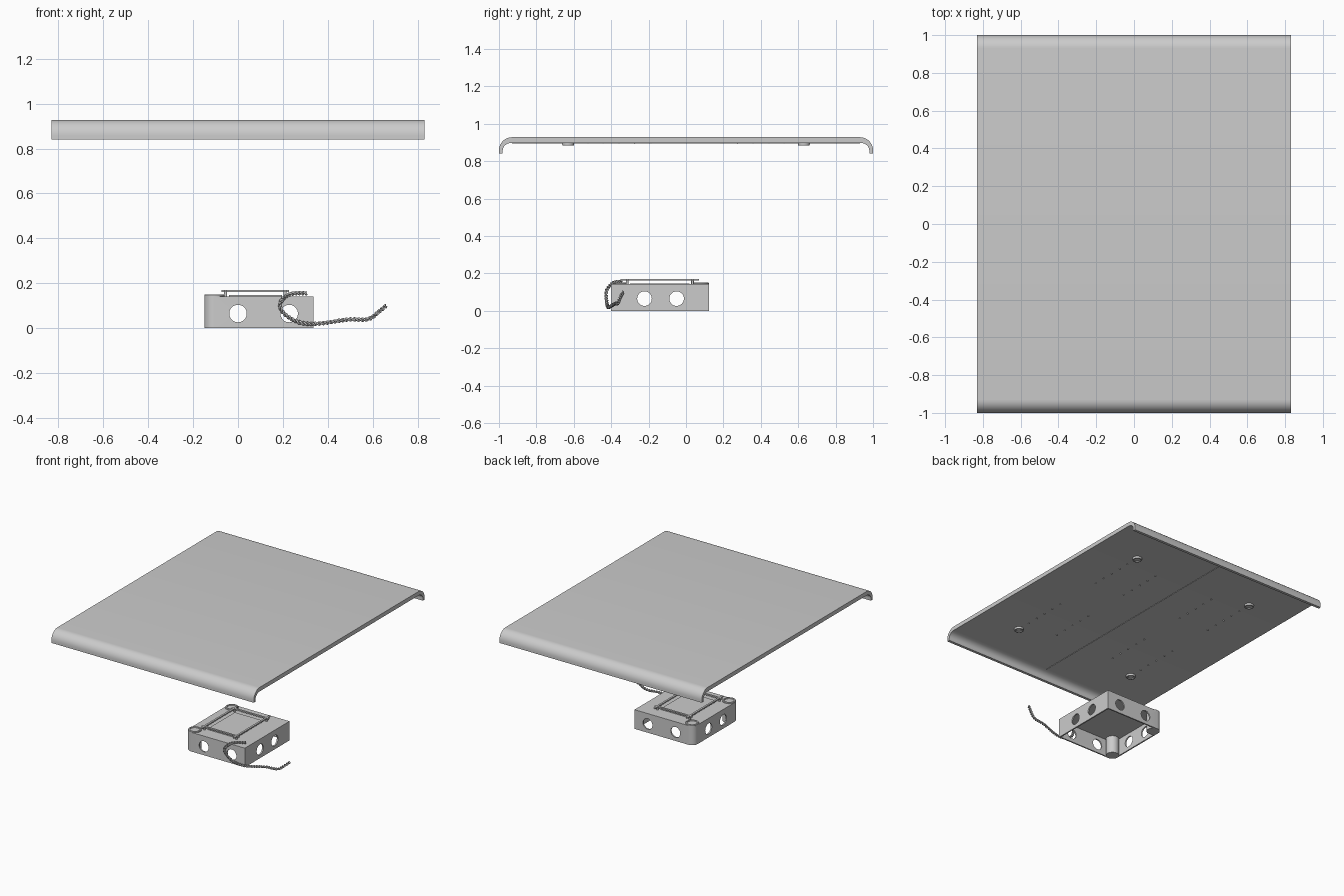
import bpy, bmesh, math
from mathutils import Vector

if "Cube" in bpy.data.objects:
    bpy.data.objects.remove(bpy.data.objects["Cube"])

def finish(name, bm, angle=35):
    bmesh.ops.recalc_face_normals(bm, faces=bm.faces)
    me = bpy.data.meshes.new(name)
    bm.to_mesh(me)
    bm.free()
    ob = bpy.data.objects.new(name, me)
    bpy.context.collection.objects.link(ob)
    smooth(ob, angle)
    return ob

def smooth(ob, angle=35):
    bpy.ops.object.select_all(action='DESELECT')
    ob.select_set(True)
    bpy.context.view_layer.objects.active = ob
    bpy.ops.object.shade_smooth_by_angle(angle=math.radians(angle))

def prism(name, pts, vec):
    bm = bmesh.new()
    f = bm.faces.new([bm.verts.new(p) for p in pts])
    r = bmesh.ops.extrude_face_region(bm, geom=[f])
    bmesh.ops.translate(bm, vec=vec, verts=[v for v in r['geom'] if isinstance(v, bmesh.types.BMVert)])
    return finish(name, bm)

def box(name, a, b):
    return prism(name, [(a[0], a[1], a[2]), (b[0], a[1], a[2]), (b[0], b[1], a[2]), (a[0], b[1], a[2])],
                 (0, 0, b[2] - a[2]))

def lathe(name, prof, loc, steps=32):
    bm = bmesh.new()
    vs = [bm.verts.new((r, 0, z)) for r, z in prof]
    es = [bm.edges.new((vs[i], vs[i + 1])) for i in range(len(vs) - 1)]
    bmesh.ops.spin(bm, geom=vs + es, cent=(0, 0, 0), axis=(0, 0, 1), angle=2 * math.pi, steps=steps)
    bmesh.ops.remove_doubles(bm, verts=bm.verts, dist=1e-5)
    ob = finish(name, bm)
    ob.location = loc
    return ob

def cut(ob, cutter):
    m = ob.modifiers.new('cut', 'BOOLEAN')
    m.operation, m.solver, m.object = 'DIFFERENCE', 'EXACT', cutter
    bpy.context.view_layer.objects.active = ob
    bpy.ops.object.modifier_apply(modifier=m.name)
    bpy.data.objects.remove(cutter)

def arc(cy, cz, r, a0, a1, n=10):
    return [(cy + r * math.cos(math.radians(a0 + (a1 - a0) * i / n)),
             cz + r * math.sin(math.radians(a0 + (a1 - a0) * i / n))) for i in range(n + 1)]

# Large cover panel with both ends curled down
half = [(0.98, 0.84), (1.0, 0.84)] + arc(0.93, 0.858, 0.07, 0, 90)
inner = arc(0.93, 0.858, 0.05, 90, 0)
inner = [(y, z - 0.01 * (z - 0.858) / 0.05) for y, z in inner]
outer = half[1:] + [(-y, z) for y, z in reversed(half[1:])]
under = [(-y, z) for y, z in [half[0]] + inner[::-1]] + inner + [half[0]]
prism('cover_panel', [(-0.83, y, z) for y, z in outer + under], (1.66, 0, 0))
box('panel_seam', (-0.002, -0.93, 0.895), (0.002, 0.93, 0.899))

# Fixing discs and rows of rivets under the panel
for sx in (-1, 1):
    for sy in (-1, 1):
        lathe('panel_foot', [(0, 0.89), (0.021, 0.89), (0.023, 0.884), (0.031, 0.884), (0.033, 0.9)],
              (0.5 * sx, 0.63 * sy, 0))
        for x in (0.25, 0.5):
            for i in range(5):
                lathe('panel_rivet', [(0, 0.893), (0.004, 0.894), (0.006, 0.899)],
                      (x * sx, (0.19 + 0.084 * i) * sy, 0), 10)

# Hollow tray, open below, rounded on the post side
X0, X1, Y0, Y1, R = -0.15, 0.336, -0.40, 0.123, 0.045
def outline(d, z):
    x0, x1, y0, y1, r = X0 + d, X1 - d, Y0 + d, Y1 - d, R - d
    return [(x, y, z) for x, y in [(x1, y0), (x1, y1)] + arc(x0 + r, y1 - r, r, 90, 180)
            + arc(x0 + r, y0 + r, r, 180, 270)]
tray = prism('tray', outline(0, 0), (0, 0, 0.142))
cut(tray, prism('tray_hollow', outline(0.01, -0.05), (0, 0, 0.18)))

# Two round holes through each pair of opposite walls
for x in (0.0, 0.228):
    cut(tray, prism('hole_y', [(x + a, -0.6, b) for a, b in arc(0, 0.065, 0.039, 0, 348.75, 31)], (0, 1, 0)))
for y in (-0.222, -0.05):
    cut(tray, prism('hole_x', [(-0.4, y + a, b) for a, b in arc(0, 0.065, 0.039, 0, 348.75, 31)], (1, 0, 0)))
smooth(tray)

# Corner posts with a recessed top
for y in (Y0 + R, Y1 - R):
    lathe('corner_post', [(0, 0), (R, 0), (R, 0.147), (R - 0.003, 0.15), (0.034, 0.15), (0.032, 0.144), (0, 0.144)],
          (X0 + R, y, 0))

# Raised frame of crossing bars on short supports
for x in (-0.055, 0.21):
    box('frame_bar_long', (x - 0.007, -0.35, 0.161), (x + 0.007, 0.07, 0.17))
    for y in (-0.315, 0.035):
        lathe('frame_support', [(0, 0.14), (0.007, 0.14), (0.007, 0.163), (0, 0.163)], (x, y, 0), 12)
for y in (-0.315, 0.035):
    box('frame_bar_short', (-0.073, y - 0.007, 0.16), (0.228, y + 0.007, 0.169))
box('tray_pad', (-0.04, -0.3, 0.141), (0.195, 0.02, 0.147))

# Twisted two-strand cable along a smooth path
P = [Vector(p) for p in [(0.305, -0.345, 0.155), (0.23, -0.39, 0.15), (0.188, -0.424, 0.11), (0.205, -0.425, 0.065),
                         (0.275, -0.42, 0.025), (0.36, -0.41, 0.02), (0.49, -0.38, 0.038), (0.58, -0.365, 0.04),
                         (0.63, -0.35, 0.075), (0.66, -0.335, 0.1)]]
def path(t):
    i = min(int(t), len(P) - 2)
    u = t - i
    a, b, c, d = P[max(i - 1, 0)], P[i], P[i + 1], P[min(i + 2, len(P) - 1)]
    return 0.5 * (2 * b + (c - a) * u + (2 * a - 5 * b + 4 * c - d) * u * u + (3 * b - a - 3 * c + d) * u ** 3)

for k in range(2):
    cu = bpy.data.curves.new('cable_strand', 'CURVE')
    cu.dimensions, cu.bevel_depth, cu.bevel_resolution, cu.use_fill_caps = '3D', 0.0045, 1, True
    n, dist, prev = 360, 0.0, P[0]
    sp = cu.splines.new('POLY')
    sp.points.add(n)
    for j in range(n + 1):
        t = (len(P) - 1) * j / n
        p = path(t)
        dist += (p - prev).length
        prev = p
        d = (path(min(t + 0.02, len(P) - 1)) - path(max(t - 0.02, 0))).normalized()
        s = d.cross(Vector((0, 1, 0))).normalized()
        a = 2 * math.pi * dist / 0.036 + k * math.pi
        q = p + 0.0055 * (s * math.cos(a) + d.cross(s) * math.sin(a))
        sp.points[j].co = (*q, 1)
    bpy.context.collection.objects.link(bpy.data.objects.new('cable_strand', cu))
